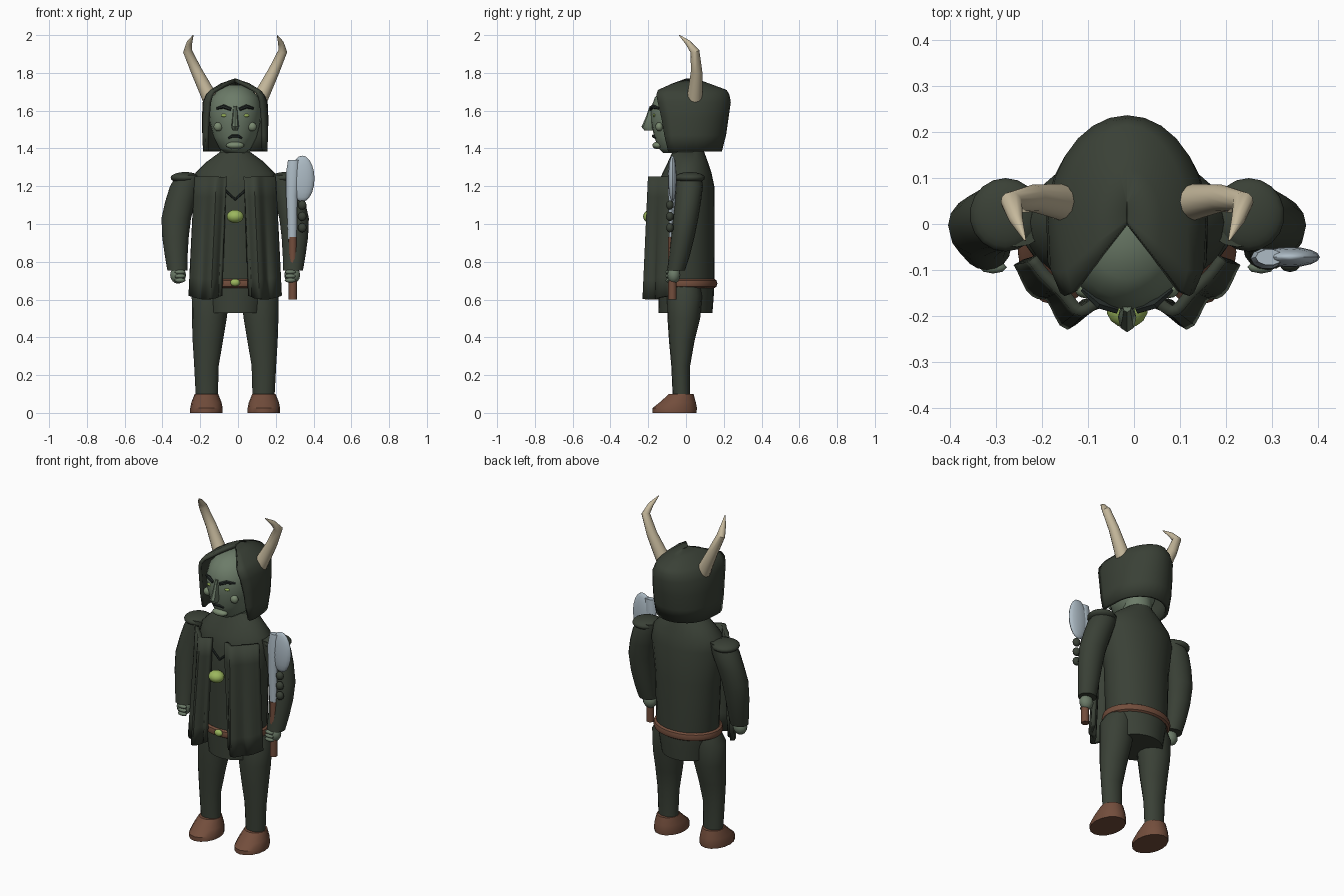
import bpy, bmesh, math
from mathutils import Vector

if "Cube" in bpy.data.objects:
    bpy.data.objects.remove(bpy.data.objects["Cube"])

XC = -0.015  # body centre line


def mat(name, rgb):
    m = bpy.data.materials.new(name)
    m.diffuse_color = (*rgb, 1)
    m.use_nodes = True
    m.node_tree.nodes["Principled BSDF"].inputs["Base Color"].default_value = m.diffuse_color
    return m


CLOTH = mat("dark_green_cloth", (0.042, 0.052, 0.037))
SKIN = mat("green_skin", (0.15, 0.20, 0.14))
WART = mat("wart_green", (0.19, 0.25, 0.16))
DARK = mat("brow_dark", (0.018, 0.024, 0.022))
LEATHER = mat("brown_leather", (0.17, 0.075, 0.045))
HORN = mat("horn_bone", (0.56, 0.48, 0.33))
STEEL = mat("pale_steel", (0.42, 0.50, 0.56))
GEM = mat("lime_gem", (0.33, 0.47, 0.11))


def finish(name, bm, material, angle=40):
    bmesh.ops.recalc_face_normals(bm, faces=bm.faces)
    me = bpy.data.meshes.new(name)
    bm.to_mesh(me)
    bm.free()
    ob = bpy.data.objects.new(name, me)
    bpy.context.collection.objects.link(ob)
    me.materials.append(material)
    bpy.ops.object.select_all(action='DESELECT')
    ob.select_set(True)
    bpy.context.view_layer.objects.active = ob
    bpy.ops.object.shade_smooth_by_angle(angle=math.radians(angle))
    return ob


def skin_rings(name, rings, material, closed=True, caps=True, angle=40):
    """Bridge successive rings of points with quads."""
    bm = bmesh.new()
    vs = [[bm.verts.new(p) for p in r] for r in rings]
    n = len(rings[0])
    for a, b in zip(vs, vs[1:]):
        for i in range(n if closed else n - 1):
            j = (i + 1) % n
            bm.faces.new((a[i], a[j], b[j], b[i]))
    if caps:
        bm.faces.new(vs[0])
        bm.faces.new(vs[-1])
    return finish(name, bm, material, angle)


def stack(name, levels, material, n=20, angle=40):
    """Levels: z, centre x, half width, front y, back y."""
    rings = []
    for z, cx, hw, yf, yb in levels:
        rings.append([(cx + hw * math.cos(2 * math.pi * i / n),
                       (yf + yb) / 2 + (yb - yf) / 2 * math.sin(2 * math.pi * i / n), z)
                      for i in range(n)])
    return skin_rings(name, rings, material, angle=angle)


def tube(name, pts, radii, material, n=10):
    pts = [Vector(p) for p in pts]
    rings = []
    for i, p in enumerate(pts):
        d = (pts[min(i + 1, len(pts) - 1)] - pts[max(i - 1, 0)]).normalized()
        u = d.cross(Vector((0, 1, 0) if abs(d.y) < 0.8 else (1, 0, 0))).normalized()
        w = d.cross(u)
        rings.append([p + radii[i] * (u * math.cos(2 * math.pi * k / n) + w * math.sin(2 * math.pi * k / n))
                      for k in range(n)])
    return skin_rings(name, rings, material)


def ball(name, loc, size, material, seg=16):
    bm = bmesh.new()
    bmesh.ops.create_uvsphere(bm, u_segments=seg, v_segments=max(6, seg * 2 // 3), radius=1)
    for v in bm.verts:
        v.co = Vector(loc) + Vector(a * b for a, b in zip(v.co, size))
    return finish(name, bm, material)


# torso with hanging tunic hem
stack("torso", [(z, XC, w, f, b) for z, w, f, b in [
    (0.53, .15, -.145, .14), (0.62, .165, -.145, .147), (0.70, .185, -.145, .15), (1.0, .195, -.15, .152),
    (1.2, .225, -.15, .15), (1.27, .21, -.125, .135), (1.33, .15, -.095, .115), (1.385, .075, -.07, .095)]],
    CLOTH, 24)
stack("neck", [(1.33, XC, .075, -.07, .09), (1.44, XC, .085, -.07, .09)], SKIN)

# belt and buckle
bm = bmesh.new()
rings = []
for i in range(32):
    a = 2 * math.pi * i / 32
    rings.append([bm.verts.new((XC + (.188 + .016 * math.cos(b)) * math.cos(a),
                                (.15 + .016 * math.cos(b)) * math.sin(a), .685 + .024 * math.sin(b)))
                  for b in [k * math.pi / 4 for k in range(8)]])
for i in range(32):
    for k in range(8):
        a, b = rings[i], rings[(i + 1) % 32]
        bm.faces.new((a[k], a[(k + 1) % 8], b[(k + 1) % 8], b[k]))
finish("belt", bm, LEATHER)
ball("belt_buckle", (XC, -.165, .69), (.026, .016, .02), GEM, 12)
ball("brooch", (XC, -.185, 1.04), (.046, .042, .035), GEM, 14)
tube("collar_trim", [(XC - .055, -.15, 1.18), (XC, -.155, 1.13), (XC + .055, -.15, 1.18)], [.007] * 3, DARK, 6)

# head and face
stack("head", [(z, XC, w, f, b) for z, w, f, b in [
    (1.375, .05, -.12, .05), (1.40, .085, -.145, .08), (1.46, .115, -.168, .1), (1.54, .135, -.185, .13),
    (1.61, .14, -.187, .14), (1.67, .125, -.165, .13), (1.715, .085, -.12, .09), (1.737, .03, -.05, .04)]],
    SKIN, 24, 60)
stack("nose", [(1.495, XC, .012, -.22, -.17), (1.515, XC, .02, -.236, -.17),
               (1.56, XC, .015, -.215, -.17), (1.625, XC, .01, -.192, -.165)], SKIN, 8)
ball("lower_lip_chin", (XC, -.15, 1.416), (.048, .028, .02), WART)
tube("mouth", [(XC - .035, -.163, 1.455), (XC - .015, -.174, 1.466), (XC + .015, -.174, 1.466),
               (XC + .035, -.163, 1.455)], [.005, .008, .008, .005], DARK, 6)

# hood: open arcs wrapping round the back of the head
hood_rings = []
for z, hw, yb, yf, xf in [(1.385, .165, .19, -.095, .16), (1.47, .174, .212, -.115, .158),
                          (1.56, .176, .225, -.13, .154), (1.645, .172, .237, -.15, .146),
                          (1.685, .155, .23, -.157, .136), (1.71, .132, .215, -.148, .12),
                          (1.745, .075, .12, -.07, .058), (1.77, .004, .05, 0, .002)]:
    mid = yf + (yb - yf) * .4
    right = [(xf, yf), ((xf + hw) / 2 + .008 * hw / .17, (yf * 2 + mid) / 3)]
    arc = [(hw * math.cos(math.pi * k / 14), mid + (yb - mid) * math.sin(math.pi * k / 14)) for k in range(15)]
    row = right + arc + [(-x, y) for x, y in reversed(right)]
    hood_rings.append([(XC + x, y, z) for x, y in row])
hood = skin_rings("hood", hood_rings, CLOTH, closed=False, caps=False, angle=50)
sol = hood.modifiers.new("thickness", 'SOLIDIFY')
sol.thickness = .02
sol.offset = -1

for s, side in ((-1, "right"), (1, "left")):
    def X(x):
        return XC + s * x

    # eyes, brows and warts
    ball(side + "_eye", (X(.056), -.168, 1.575), (.02, .008, .009), GEM, 10)
    tube(side + "_brow", [(X(.022), -.187, 1.607), (X(.06), -.175, 1.622), (X(.097), -.142, 1.612)],
         [.009, .011, .006], DARK, 6)
    ball(side + "_cheek_wart", (X(.09), -.142, 1.515), (.024, .02, .024), WART, 12)

    # horns
    tube(side + "_horn", [(X(.13), .045, 1.66), (X(.16), .05, 1.72), (X(.205), .056, 1.81), (X(.252), .047, 1.915),
                          (X(.242), .01, 1.96), (X(.222), -.036, 2.0)], [.042, .037, .03, .024, .015, .002], HORN, 12)

    # legs and boots
    stack(side + "_leg", [(z, X(c), w, f, b) for z, c, w, f, b in [
        (.08, .15, .058, -.07, .022), (.25, .152, .065, -.078, .022), (.38, .145, .08, -.09, .045),
        (.5, .137, .092, -.098, .075), (.62, .13, .1, -.1, .085), (.69, .115, .07, -.09, .08)]], CLOTH, 16)
    stack(side + "_boot", [(0, X(.152), .086, -.178, .055), (.025, X(.152), .086, -.178, .058),
                           (.055, X(.152), .08, -.14, .052), (.1, X(.152), .062, -.09, .04)], LEATHER, 16)

    # arms, shoulder pads and hands
    stack(side + "_arm", [(z, X(c), w, f, b) for z, c, w, f, b in [
        (1.26, .24, .07, -.05, .08), (1.2, .265, .08, -.055, .09), (1.12, .29, .08, -.06, .08),
        (1.03, .312, .078, -.07, .065), (.93, .316, .07, -.08, .045), (.83, .312, .06, -.09, .02),
        (.755, .306, .053, -.1, -.005)]], CLOTH, 16)
    ball(side + "_shoulder_pad", (X(.265), .02, 1.245), (.078, .08, .03), CLOTH, 18)
    ball(side + "_palm", (X(.302), -.065, .73), (.042, .035, .046), SKIN, 12)
    for k in range(3):
        ball(side + "_finger", (X(.292), -.094, .702 + .022 * k), (.03, .014, .012), SKIN, 8)

    # pleated cloak front panel, flaring toward the hem
    rows = []
    for r in range(7):
        t = r / 6
        row = []
        for k in range(19):
            u = k / 18
            x = .045 + .03 * t + .162 * u
            y = -.165 - .018 * t - .02 * math.sin(math.pi * min(1, u * 1.3)) + .085 * max(0, u - .35) ** 1.2 / .6
            y += (.005 + .011 * t) * math.sin(u * 4.4 * math.pi)
            row.append((X(x), y, 1.25 - .63 * t - .02 * t * math.sin(u * math.pi)))
        rows.append(row)
    panel = skin_rings(side + "_cloak_panel", rows, CLOTH, closed=False, caps=False)
    sol = panel.modifiers.new("thickness", 'SOLIDIFY')
    sol.thickness = .024
    sol.offset = 0

# axe: grip, steel shaft, rounded blade and knuckle studs
tube("axe_grip", [(.29, -.072, .6), (.29, -.072, .93)], [.022, .022], LEATHER, 12)
stack("axe_shaft", [(.92, .288, .022, -.09, -.06), (1.15, .285, .03, -.095, -.055),
                    (1.27, .29, .036, -.098, -.052), (1.34, .295, .03, -.09, -.055)], STEEL, 10)
ball("axe_blade", (.34, -.072, 1.24), (.065, .022, .122), STEEL, 16)
for z in (.98, 1.04, 1.1):
    ball("axe_stud", (.34, -.085, z), (.024, .02, .025), CLOTH, 10)
